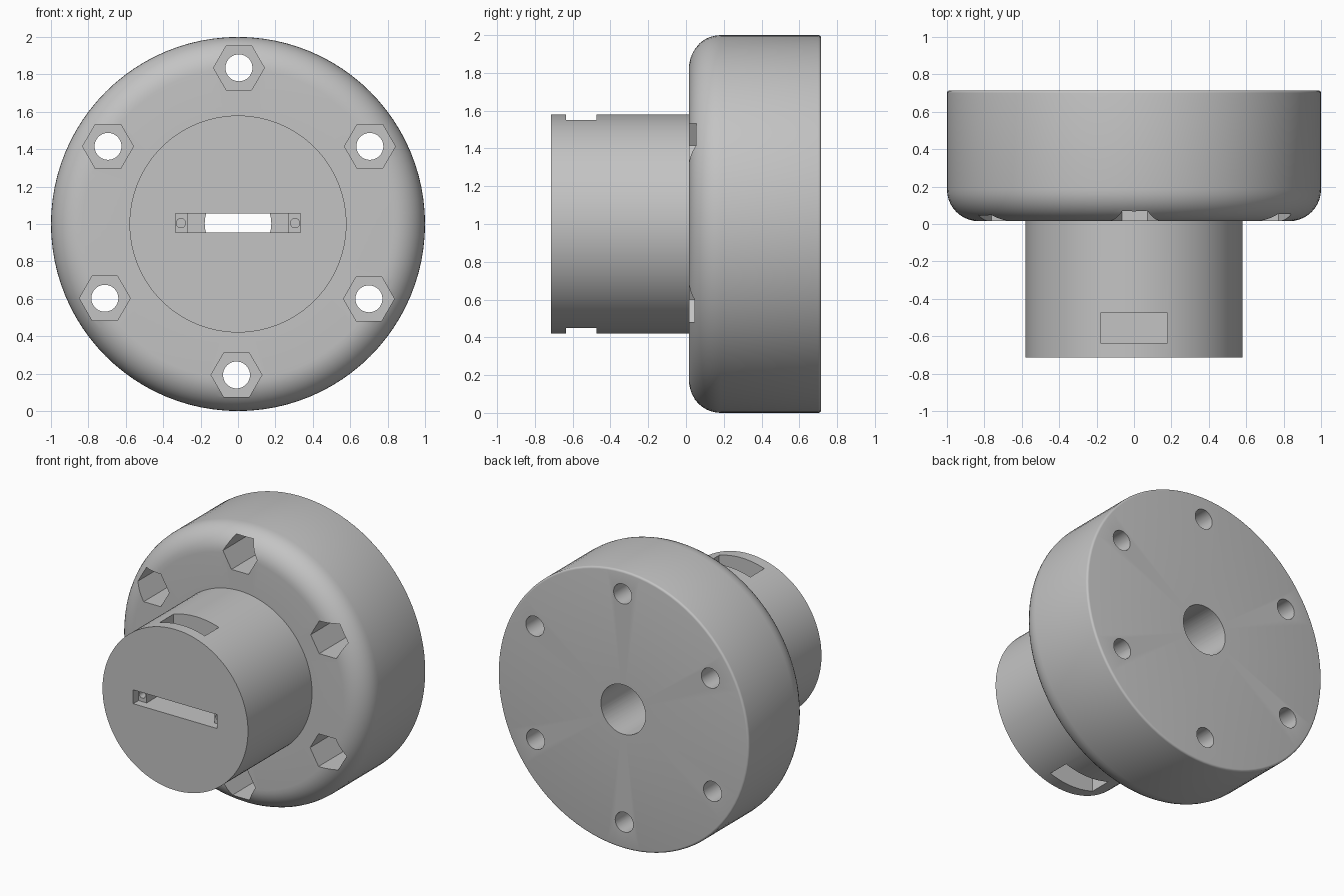
import bpy, bmesh, math
from mathutils import Vector

default = bpy.data.objects.get("Cube")
if default:
    bpy.data.objects.remove(default, do_unlink=True)

CZ = 1.0               # height of the main axis
FRONT, BACK = -0.715, 0.715
STEP = 0.015           # front plane of the flange

grey = bpy.data.materials.new("plain_grey")
grey.use_nodes = True
colour = (0.55, 0.55, 0.55, 1)
grey.diffuse_color = colour
grey.node_tree.nodes["Principled BSDF"].inputs["Base Color"].default_value = colour


def to_object(bm, name):
    bmesh.ops.recalc_face_normals(bm, faces=bm.faces)
    mesh = bpy.data.meshes.new(name)
    bm.to_mesh(mesh)
    bm.free()
    mesh.materials.append(grey)
    obj = bpy.data.objects.new(name, mesh)
    bpy.context.collection.objects.link(obj)
    return obj


def lathe(name, profile, steps=96):
    """Spin (radius, y) points around the main axis."""
    bm = bmesh.new()
    verts = [bm.verts.new((r, y, CZ)) for r, y in profile]
    edges = [bm.edges.new(pair) for pair in zip(verts, verts[1:])]
    bmesh.ops.spin(bm, geom=verts + edges, cent=(0, 0, CZ), axis=(0, 1, 0),
                   angle=math.tau, steps=steps)
    bmesh.ops.remove_doubles(bm, verts=bm.verts, dist=1e-5)
    return to_object(bm, name)


def prism(name, x, z, radius, sides, y0, y1):
    """Regular prism running along y."""
    bm = bmesh.new()
    ring = []
    for i in range(sides):
        a = math.tau * i / sides
        ring.append(bm.verts.new((x + radius * math.cos(a), y0, z + radius * math.sin(a))))
    face = bm.faces.new(ring)
    new = bmesh.ops.extrude_face_region(bm, geom=[face])["geom"]
    moved = [v for v in new if isinstance(v, bmesh.types.BMVert)]
    bmesh.ops.translate(bm, verts=moved, vec=(0, y1 - y0, 0))
    return to_object(bm, name)


def box(name, low, high):
    bm = bmesh.new()
    bmesh.ops.create_cube(bm, size=1)
    low, high = Vector(low), Vector(high)
    bmesh.ops.scale(bm, verts=bm.verts, vec=high - low)
    bmesh.ops.translate(bm, verts=bm.verts, vec=(low + high) / 2)
    return to_object(bm, name)


def cut(target, cutter):
    cutter.hide_render = True
    mod = target.modifiers.new("cut", 'BOOLEAN')
    mod.operation = 'DIFFERENCE'
    mod.solver = 'EXACT'
    mod.object = cutter
    bpy.context.view_layer.objects.active = target
    bpy.ops.object.modifier_apply(modifier=mod.name)
    bpy.data.objects.remove(cutter, do_unlink=True)


# Hub and flange as one turned body, with a large front fillet and small back one
def fillet(radius, y, start, steps):
    for i in range(steps + 1):
        a = start + math.pi / 2 * i / steps
        yield (1 - radius + radius * math.cos(a), y + radius * math.sin(a))


profile = [(0, FRONT), (0.58, FRONT), (0.58, STEP)]
profile += fillet(0.17, STEP + 0.17, -math.pi / 2, 10)
profile += fillet(0.015, BACK - 0.015, 0, 4)
profile.append((0, BACK))
body = lathe("flanged_hub", profile)

# Front slot, deep in the middle with a shallow ledge at each end
cut(body, box("slot_ledge", (-0.335, FRONT - 0.1, 0.955), (0.335, FRONT + 0.06, 1.055)))
cut(body, box("slot_middle", (-0.27, FRONT - 0.05, 0.955), (0.27, -0.34, 1.055)))
for side in (-1, 1):
    cut(body, prism("ledge_screw_hole", side * 0.305, 1.005, 0.025, 24, FRONT, FRONT + 0.2))

# Centre bore from the back
cut(body, prism("centre_bore", 0, CZ + 0.003, 0.178, 64, -0.35, BACK + 0.1))

# Windows in the top and bottom of the hub
for side in (-1, 1):
    z0, z1 = sorted((CZ + side * 0.35, CZ + side * 0.7))
    cut(body, box("hub_window", (-0.18, -0.635, z0), (0.18, -0.475, z1)))

# Six bolt holes with hexagonal nut pockets
bolts = [(0.005, 1.835), (0.705, 1.415), (0.70, 0.60),
         (-0.008, 0.193), (-0.712, 0.603), (-0.695, 1.415)]
for x, z in bolts:
    cut(body, prism("nut_pocket", x, z, 0.136, 6, STEP - 0.1, 0.4))
    cut(body, prism("bolt_hole", x, z, 0.072, 40, 0.3, BACK + 0.1))

# Smooth round surfaces, keep crisp edges
bpy.ops.object.select_all(action='DESELECT')
body.select_set(True)
bpy.context.view_layer.objects.active = body
bpy.ops.object.shade_smooth_by_angle(angle=math.radians(30))
